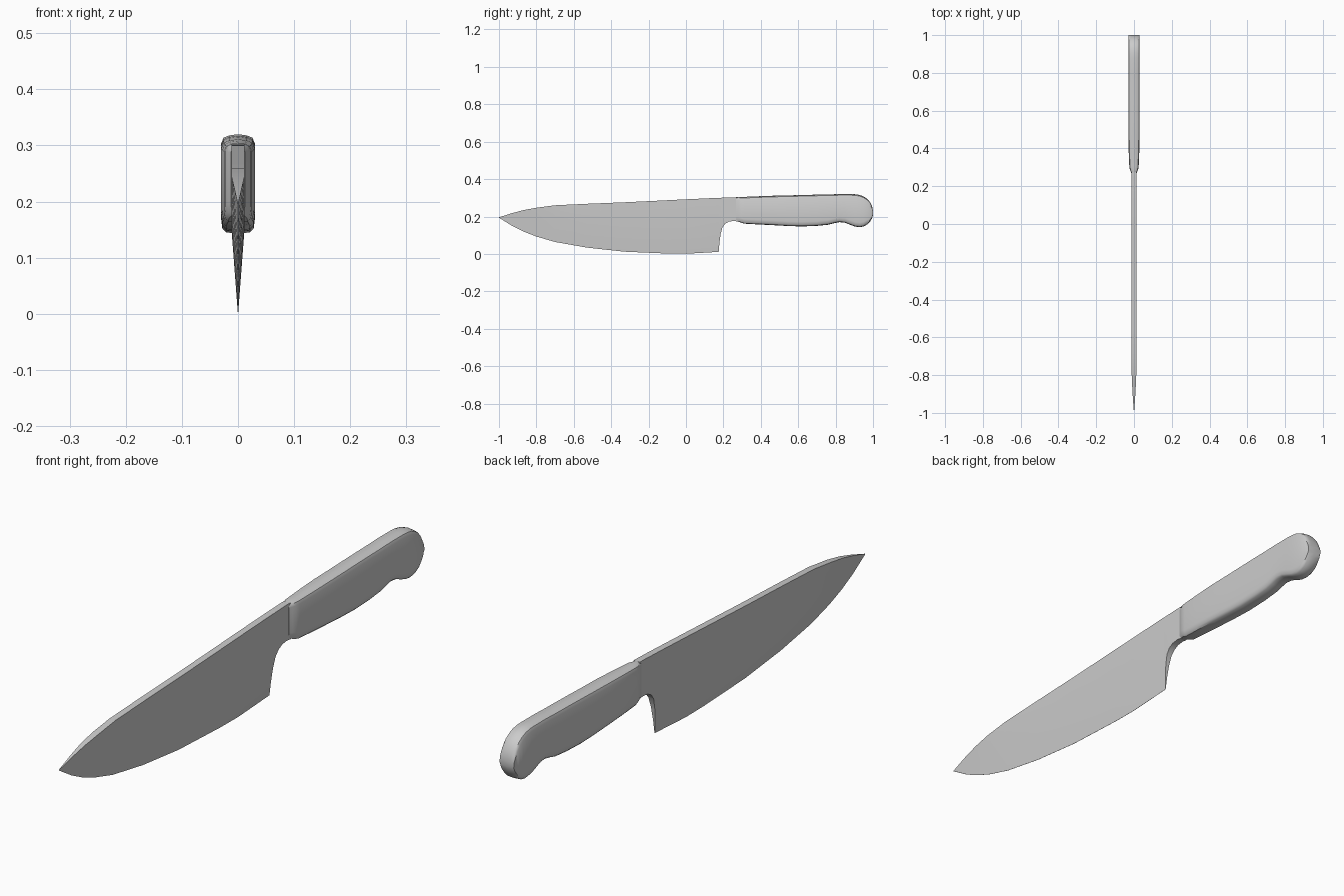
import bpy, bmesh, math

if "Cube" in bpy.data.objects:
    bpy.data.objects.remove(bpy.data.objects["Cube"])


def loft(name, sections, angle):
    """Skin equal-sized closed cross-sections and cap both ends."""
    bm = bmesh.new()
    rings = [[bm.verts.new(p) for p in s] for s in sections]
    n = len(rings[0])
    for a, b in zip(rings, rings[1:]):
        for i in range(n):
            j = (i + 1) % n
            bm.faces.new((a[i], a[j], b[j], b[i]))
    bm.faces.new(rings[0][::-1])
    bm.faces.new(rings[-1])
    bmesh.ops.recalc_face_normals(bm, faces=bm.faces)
    mesh = bpy.data.meshes.new(name)
    bm.to_mesh(mesh)
    bm.free()
    ob = bpy.data.objects.new(name, mesh)
    bpy.context.collection.objects.link(ob)
    bpy.ops.object.select_all(action='DESELECT')
    ob.select_set(True)
    bpy.context.view_layer.objects.active = ob
    bpy.ops.object.shade_smooth_by_angle(angle=math.radians(angle))
    return ob


def mirrored(half, y):
    """Close a right-hand half section (top to bottom) with its mirror image."""
    left = [(-x, z) for x, z in reversed(half) if x > 1e-6]
    return [(x, y, z) for x, z in half + left]


# Blade: y, spine height, lower outline height
blade = [(-1, .196, .194), (-.93, .218, .15), (-.87, .234, .12),
         (-.8, .247, .093), (-.7, .26, .064), (-.53, .268, .034),
         (-.33, .276, .012), (-.1, .287, .002), (0, .292, .001),
         (.175, .300, .011),
         # heel notch
         (.179, .300, .06), (.185, .300, .105), (.195, .301, .142),
         (.210, .301, .162), (.230, .302, .173), (.255, .303, .176),
         (.275, .303, .174)]


def blade_section(y, top, low):
    edge = min(low, .012) if y > 0 else low
    width = lambda z: max(.0003, min(.012, .079 * (z - edge)))
    mid = max(min(edge + .155, low + .8 * (top - low)), low + .2 * (top - low))
    return mirrored([(width(z), z) for z in (top, mid, low)], y)


loft("blade", [blade_section(*s) for s in blade], 30)

# Handle: y, half width, top, bottom
handle = [(.266, .0125, .303, .174), (.280, .018, .304, .172),
          (.292, .023, .305, .168), (.31, .025, .305, .162),
          (.38, .028, .308, .158), (.46, .03, .311, .154),
          (.55, .03, .313, .149), (.62, .03, .315, .147),
          (.7, .03, .317, .150), (.76, .03, .318, .156),
          (.79, .03, .319, .164), (.82, .03, .320, .170),
          (.85, .03, .320, .167), (.88, .03, .320, .155),
          (.905, .03, .319, .146), (.93, .03, .315, .143),
          (.95, .03, .307, .147), (.97, .03, .294, .158),
          (.985, .0295, .275, .174), (.995, .029, .254, .191),
          (1, .028, .232, .208)]


def handle_section(y, w, top, low):
    s = min(1, (top - low) / .08)
    half = [(0, top), (.5 * w, top - .002 * s), (.85 * w, top - .006 * s),
            (w, top - .016 * s), (w, low + .025 * s), (.93 * w, low + .009 * s),
            (.7 * w, low + .002 * s), (0, low)]
    return mirrored(half, y)


loft("handle", [handle_section(*s) for s in handle], 40)
